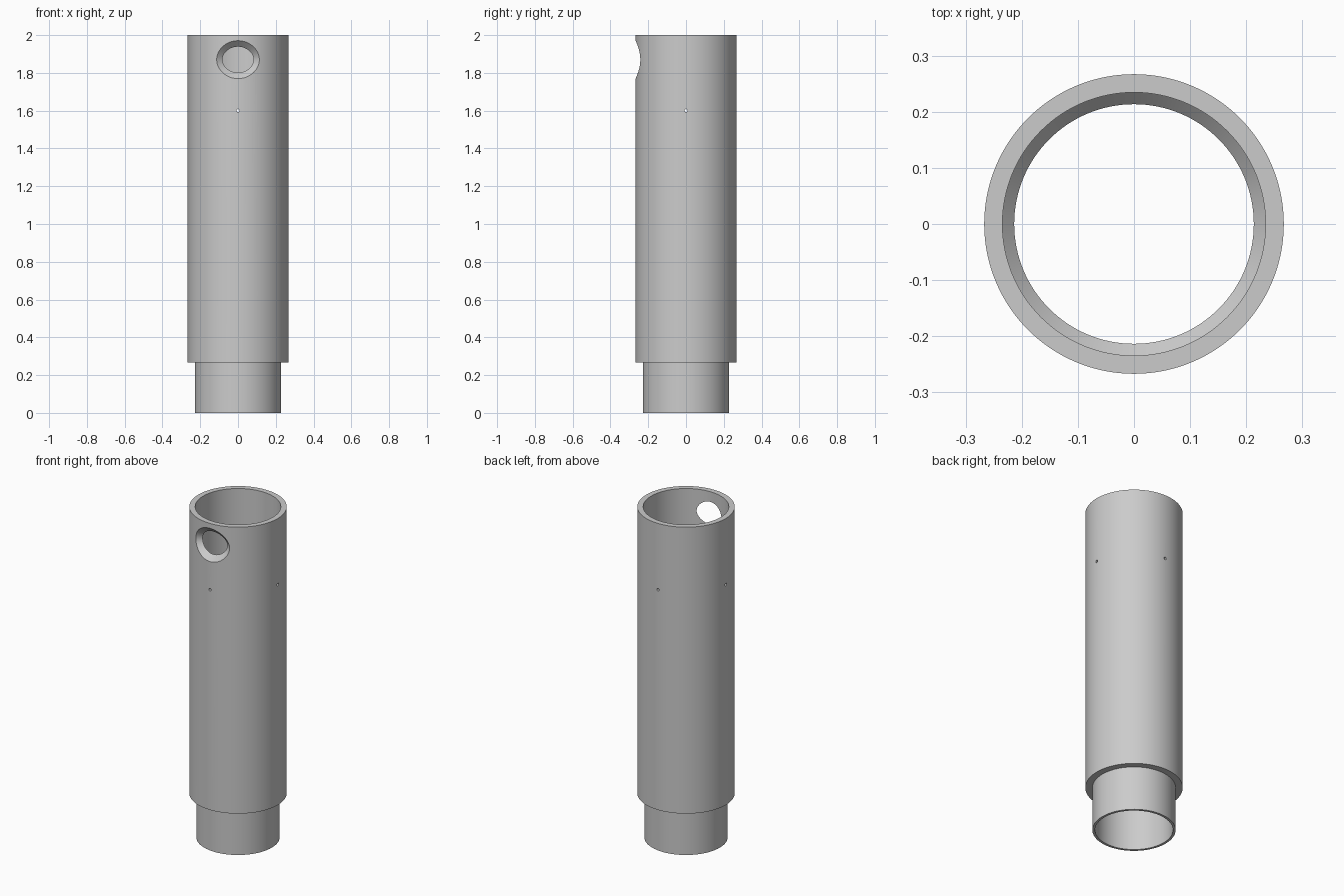
import bpy, bmesh, math

if "Cube" in bpy.data.objects:
    bpy.data.objects.remove(bpy.data.objects["Cube"])

SEG = 128

grey = bpy.data.materials.new("plain grey")
grey.diffuse_color = (0.6, 0.6, 0.6, 1)
grey.use_nodes = True
grey.node_tree.nodes["Principled BSDF"].inputs["Base Color"].default_value = grey.diffuse_color


def loft(name, rings, closed):
    """Skin a list of point rings; closed joins last ring to first, else the ends are capped."""
    bm = bmesh.new()
    vs = [[bm.verts.new(p) for p in ring] for ring in rings]
    n = len(vs[0])
    pairs = list(zip(vs, vs[1:])) + ([(vs[-1], vs[0])] if closed else [])
    for a, b in pairs:
        for i in range(n):
            j = (i + 1) % n
            bm.faces.new((a[i], a[j], b[j], b[i]))
    if not closed:
        bm.faces.new(vs[0])
        bm.faces.new(vs[-1])
    bmesh.ops.recalc_face_normals(bm, faces=bm.faces)
    mesh = bpy.data.meshes.new(name)
    bm.to_mesh(mesh)
    bm.free()
    ob = bpy.data.objects.new(name, mesh)
    bpy.context.collection.objects.link(ob)
    mesh.materials.append(grey)
    return ob


def circle(n):
    return [(math.cos(2 * math.pi * i / n), math.sin(2 * math.pi * i / n)) for i in range(n)]


# Tube: wide body, narrow spigot below, conical step inside
profile = [(0.228, 0), (0.228, 0.268), (0.267, 0.268), (0.267, 2),
           (0.2345, 2), (0.2345, 0.29), (0.2135, 0.268), (0.2135, 0)]
tube = loft("tube", [[(r * c, r * s, z) for c, s in circle(SEG)] for r, z in profile], True)

# Flared oval hole near the top of the front
hole = loft("oval_hole_cutter",
            [[(rx * c, y, 1.87 + rz * s) for c, s in circle(64)]
             for y, rx, rz in ((-0.30, 0.192, 0.133), (-0.20, 0.056, 0.035))], False)
cutters = [hole]

# Four pinholes around the body, drilled as two crossing bores
for name, along_x in (("pinhole_cutter_side", True), ("pinhole_cutter_front", False)):
    rings = [[(t, 0.008 * c, 1.6 + 0.008 * s) if along_x else (0.008 * c, t, 1.6 + 0.008 * s)
              for c, s in circle(16)] for t in (-0.4, 0.4)]
    cutters.append(loft(name, rings, False))

# Cut the holes
bpy.context.view_layer.objects.active = tube
tube.select_set(True)
for cutter in cutters:
    mod = tube.modifiers.new("cut", 'BOOLEAN')
    mod.operation = 'DIFFERENCE'
    mod.solver = 'EXACT'
    mod.object = cutter
    bpy.ops.object.modifier_apply(modifier=mod.name)
for cutter in cutters:
    bpy.data.objects.remove(cutter)

bpy.ops.object.shade_smooth_by_angle(angle=math.radians(30))
